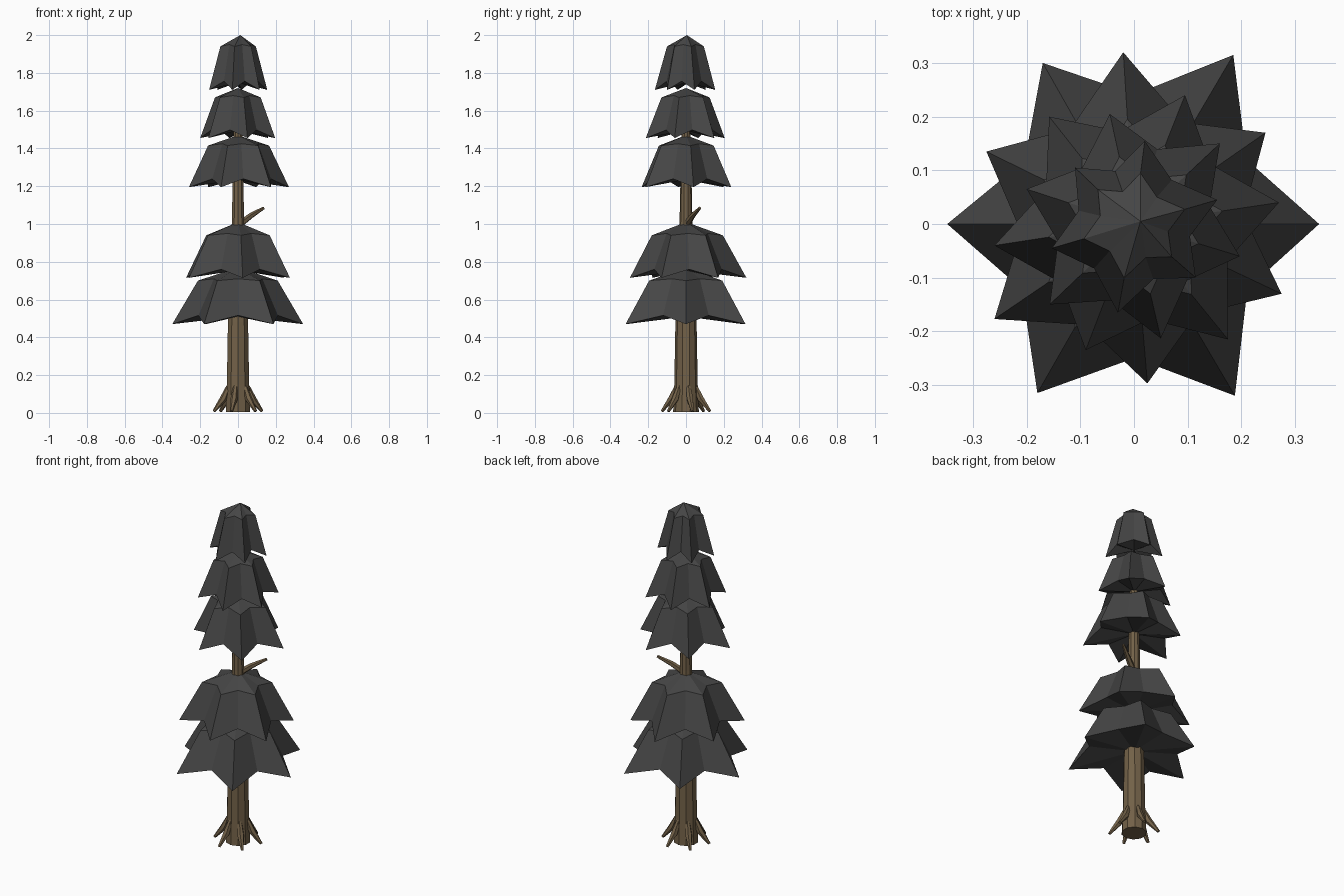
import bpy, bmesh, math
from mathutils import Vector

if "Cube" in bpy.data.objects:
    bpy.data.objects.remove(bpy.data.objects["Cube"])


def material(name, rgb):
    m = bpy.data.materials.new(name)
    m.diffuse_color = (*rgb, 1)
    m.use_nodes = True
    m.node_tree.nodes["Principled BSDF"].inputs["Base Color"].default_value = m.diffuse_color
    return m


bark = material("bark brown", (0.17, 0.12, 0.065))
needles = material("charcoal foliage", (0.06, 0.06, 0.06))


def finish(name, bm, mat):
    bmesh.ops.recalc_face_normals(bm, faces=bm.faces)
    mesh = bpy.data.meshes.new(name)
    bm.to_mesh(mesh)
    bm.free()
    mesh.materials.append(mat)
    obj = bpy.data.objects.new(name, mesh)
    bpy.context.collection.objects.link(obj)
    return obj


def bridge(bm, a, b):
    n = len(a)
    for i in range(n):
        bm.faces.new((a[i], a[(i + 1) % n], b[(i + 1) % n], b[i]))


def fan(bm, ring, point):
    tip = bm.verts.new(point)
    for i in range(len(ring)):
        bm.faces.new((ring[i], ring[(i + 1) % len(ring)], tip))


def tube(name, path, sides, horizontal=False):
    """Tapered tube through (point, radius) stations."""
    bm = bmesh.new()
    axis = (Vector(path[-1][0]) - Vector(path[0][0])).normalized()
    turn = Vector((0, 0, 1)).rotation_difference(axis)
    rings = []
    for p, r in path:
        ring = []
        for i in range(sides):
            a = math.tau * (i + 0.5) / sides
            off = Vector((r * math.cos(a), r * math.sin(a), 0))
            ring.append(bm.verts.new(Vector(p) + (off if horizontal else turn @ off)))
        rings.append(ring)
    for a, b in zip(rings, rings[1:]):
        bridge(bm, a, b)
    bm.faces.new(rings[0])
    bm.faces.new(rings[-1])
    return finish(name, bm, bark)


# Foliage skirts: six-pointed star hem, star shoulder, shallow cap
def skirt(name, tips, z, shoulder_z, apex_z, centre=(0, 0)):
    bm = bmesh.new()
    hem, shoulder = [], []
    for i, t in enumerate(tips):
        p = Vector(t)
        q = Vector(tips[(i + 1) % len(tips)])
        mean = (p.length + q.length) / 2
        notch = (p.normalized() + q.normalized()).normalized() * mean * 0.68
        drop = shoulder_z - z
        for v, hz, sz in ((p, z, shoulder_z), (notch, z + drop * 0.2, shoulder_z + 0.01)):
            hem.append(bm.verts.new((v.x, v.y, hz)))
            shoulder.append(bm.verts.new((v.x * 0.61, v.y * 0.61, sz)))
    bridge(bm, hem, shoulder)
    fan(bm, shoulder, (*centre, apex_z))
    fan(bm, hem, (0, 0, z + 0.04))
    finish(name, bm, needles)


skirt("foliage_bottom", [(0.345, 0), (0.185, 0.315), (-0.17, 0.30),
                         (-0.348, 0), (-0.18, -0.315), (0.188, -0.32)], 0.47, 0.70, 0.77)
skirt("foliage_lower", [(0.275, -0.13), (0.245, 0.17), (-0.02, 0.32),
                        (-0.275, 0.135), (-0.26, -0.177), (0.025, -0.297)], 0.715, 0.94, 1.01)
skirt("foliage_middle", [(0.27, 0.04), (0.095, 0.24), (-0.158, 0.2),
                         (-0.26, -0.04), (-0.09, -0.235), (0.175, -0.215)], 1.195, 1.415, 1.47)
skirt("foliage_upper", [(0.197, -0.06), (0.16, 0.15), (-0.045, 0.205),
                        (-0.2, 0.065), (-0.157, -0.15), (0.05, -0.213)], 1.455, 1.67, 1.72)
skirt("foliage_top", [(0.155, 0.045), (0.02, 0.155), (-0.11, 0.105),
                      (-0.153, -0.045), (-0.03, -0.165), (0.115, -0.1)], 1.71, 1.94, 2.0, (0.012, 0.005))

# Trunk
tube("trunk", [((0, 0, 0.005), 0.068), ((0, 0, 0.15), 0.062), ((0, 0, 0.48), 0.056),
               ((0, 0, 1.02), 0.034), ((0, 0, 1.5), 0.024)], 10, True)

# Flared roots
for k in range(6):
    a = math.radians(15 + 60 * k)
    c, s = math.cos(a), math.sin(a)
    tube(f"root_{k + 1}", [((0.052 * c, 0.052 * s, 0.14), 0.012),
                           ((0.08 * c, 0.08 * s, 0.075), 0.019),
                           ((0.132 * c, 0.132 * s, 0.008), 0.008)], 6)

# Broken branch stub
tube("branch_stub", [((0.01, 0.005, 1.0), 0.019), ((0.07, 0.035, 1.045), 0.015),
                     ((0.136, 0.073, 1.085), 0.008)], 6)
